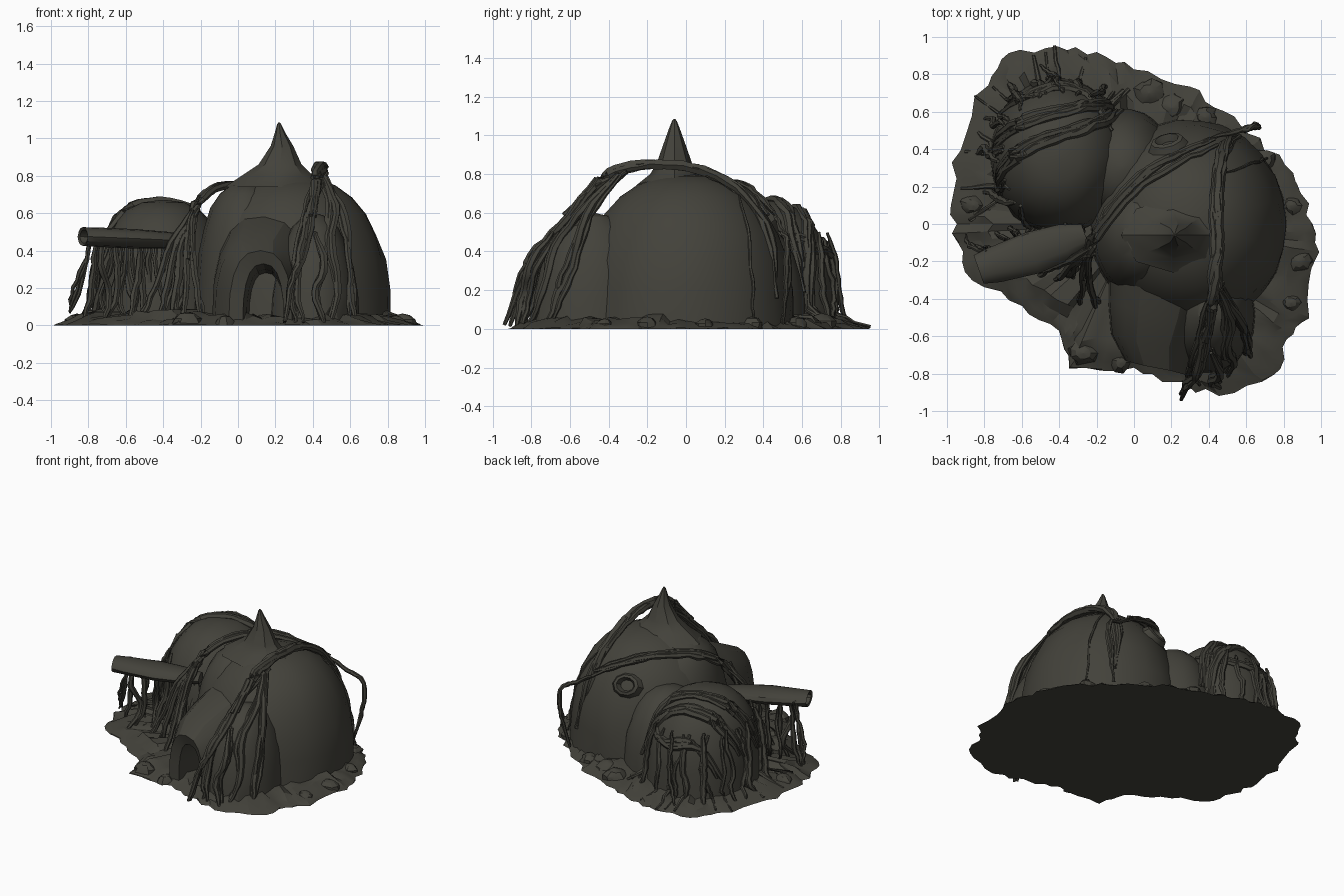
import bpy, bmesh, math, random
from mathutils import Vector
from mathutils.bvhtree import BVHTree

if "Cube" in bpy.data.objects:
    bpy.data.objects.remove(bpy.data.objects["Cube"])

random.seed(7)
R = random.uniform
mat = bpy.data.materials.new("dark_mud")
mat.diffuse_color = (0.056, 0.054, 0.043, 1)
mat.use_nodes = True
mat.node_tree.nodes["Principled BSDF"].inputs["Base Color"].default_value = mat.diffuse_color


def loft(bm, rings, closed=True, cap0=False, cap1=False):
    vs = [[bm.verts.new(p) for p in r] for r in rings]
    n = len(vs[0])
    for a, b in zip(vs, vs[1:]):
        for i in range(n if closed else n - 1):
            j = (i + 1) % n
            bm.faces.new((a[i], a[j], b[j], b[i]))
    if cap0:
        bm.faces.new(vs[0])
    if cap1:
        bm.faces.new(vs[-1])


def finish(bm, name, angle=35):
    bmesh.ops.recalc_face_normals(bm, faces=bm.faces[:])
    me = bpy.data.meshes.new(name)
    bm.to_mesh(me)
    bm.free()
    me.materials.append(mat)
    for p in me.polygons:
        p.use_smooth = True
    me.set_sharp_from_angle(angle=math.radians(angle))
    ob = bpy.data.objects.new(name, me)
    bpy.context.collection.objects.link(ob)
    return ob


def dome(name, cx, cy, rx, ry, h, n=2.3, segs=22, rows=7, jit=0.02):
    bm = bmesh.new()
    rings = []
    for k in range(rows + 1):
        t = min(k / rows, 0.985) * math.pi / 2
        r, z = math.cos(t) ** (2 / n), h * math.sin(t) ** (2 / n)
        ring = []
        for i in range(segs):
            a = 2 * math.pi * i / segs
            s = r * (1 + R(-jit, jit))
            ring.append((cx + rx * s * math.cos(a), cy + ry * s * math.sin(a), z))
        rings.append(ring)
    loft(bm, rings, cap0=True, cap1=True)
    return finish(bm, name, 25)


def spline(pts, steps=4):
    P = [Vector(p) for p in pts]
    P = [2 * P[0] - P[1]] + P + [2 * P[-1] - P[-2]]
    out = []
    for i in range(1, len(P) - 2):
        a, b, c, d = P[i - 1:i + 3]
        for k in range(steps):
            t = k / steps
            out.append(0.5 * (2 * b + (c - a) * t + (2 * a - 5 * b + 4 * c - d) * t * t
                              + (3 * b - a - 3 * c + d) * t ** 3))
    return out + [P[-2]]


# ground skirt with ragged edge
outline = [(-.42, .96), (-.2, .92), (0, .85), (.3, .74), (.48, .6), (.66, .45), (.87, .28), (.94, .05),
           (.99, -.15), (.93, -.5), (.82, -.62), (.76, -.82), (.45, -.91), (.2, -.85), (0, -.79),
           (-.34, -.76), (-.4, -.57), (-.6, -.44), (-.86, -.3), (-.95, -.1), (-1, .1), (-.95, .4),
           (-.8, .76), (-.66, .9)]
edge = []
for i, p in enumerate(outline):
    q = outline[(i + 1) % len(outline)]
    for k in range(4):
        s = R(.97, 1.025)
        x, y = (p[0] + (q[0] - p[0]) * k / 4) * s, (p[1] + (q[1] - p[1]) * k / 4) * s
        edge.append((max(-1, min(1, x)), max(-.95, min(.97, y))))
bm = bmesh.new()
rings = [[(x, y, 0) for x, y in edge]]
for s, z in ((.99, .006), (.94, .025), (.88, .045), (.8, .065), (.4, .07)):
    rings.append([(x * (s + R(-.018, .015)), y * (s + R(-.018, .015)), z * R(.5, 1.35)) for x, y in edge])
loft(bm, rings, cap0=True, cap1=True)
ground = finish(bm, "ground_skirt", 25)

# hut bodies
solids = [ground,
          dome("main_dome", .29, 0, .53, .56, .8, 2.35, 26, 8, .015),
          dome("left_shoulder", .04, -.06, .27, .34, .765, 2.5, 18, 7),
          dome("rear_dome", -.4, .36, .37, .42, .67, 2.6),
          dome("saddle", -.06, .3, .28, .32, .57),
          dome("front_bulge", .41, -.48, .24, .32, .6, 2.1, 18, 6)]

# small mud lumps round the skirt
for x, y, r in ((-.27, -.69, .08), (-.07, -.74, .06), (.88, -.2, .07), (.84, .1, .06), (.2, .62, .09),
                (.38, .57, .07), (.08, .7, .09), (.7, .34, .07), (.84, -.42, .06), (-.86, .1, .07)):
    dome("mud_lump", x, y, r, r * .9, r * .9, 2, 9, 3, .2)

# spire
bm = bmesh.new()
rings = []
for z, rx, ry, ox in ((.74, .28, .2, .21), (.8, .19, .125, .21), (.86, .115, .09, .225), (.96, .06, .055, .235),
                      (1.03, .028, .03, .225), (1.075, .011, .012, .22), (1.085, .004, .004, .22)):
    rings.append([(ox + rx * math.cos(i * math.pi / 4), -.06 + ry * math.sin(i * math.pi / 4), z)
                  for i in range(8)])
loft(bm, rings, cap1=True)
solids.append(finish(bm, "spire"))

# arched porch with recessed doorway
bm = bmesh.new()
rings = []
for y, cx, hw, h in ((-.28, .16, .3, .62), (-.48, .13, .27, .55), (-.64, .1, .225, .47), (-.77, .12, .17, .4),
                     (-.75, .135, .11, .33), (-.66, .145, .1, .3), (-.5, .15, .09, .28)):
    ring = []
    for i in range(11):
        a = math.pi * i / 10
        c = math.cos(a)
        ring.append((cx + hw * math.copysign(abs(c) ** .8, c), y - .24 * c * hw,
                     h * math.sin(a) ** .75 if 0 < i < 10 else 0))
    rings.append(ring)
loft(bm, rings, closed=False, cap1=True)
solids.append(finish(bm, "porch", 25))

# hollow log spout
bm = bmesh.new()
A, B = Vector((-.26, -.06, .45)), Vector((-.83, -.245, .475))
side = Vector((.33, -.94, 0))
rings = []
for t, w, h in ((0, .06, .035), (.2, .1, .045), (.5, .115, .052), (.85, .095, .052), (1, .08, .05),
                (.99, .062, .036), (.6, .05, .03)):
    c = A.lerp(B, t)
    rings.append([c + side * w * math.cos(i * math.pi / 6) * R(.95, 1.05)
                  + Vector((0, 0, h * math.sin(i * math.pi / 6))) for i in range(12)])
loft(bm, rings, cap0=True, cap1=True)
finish(bm, "log_spout")

# round window knot on the back of the main dome
bm = bmesh.new()
c, n = Vector((.18, .43, .56)), Vector((-.2, .8, .5)).normalized()
u = n.cross(Vector((0, 0, 1))).normalized()
v = n.cross(u)
loft(bm, [[c + (u * 1.25 * math.cos(i * math.pi / 5) + v * math.sin(i * math.pi / 5)) * r + n * d for i in range(10)]
          for r, d in ((.1, -.05), (.07, .02), (.052, .028), (.04, .0), (.03, -.03))], cap1=True)
finish(bm, "window_knot")

# combined surface used to drape the roots
V, F = [], []
for ob in solids:
    k = len(V)
    V += [v.co.copy() for v in ob.data.vertices]
    F += [[k + i for i in p.vertices] for p in ob.data.polygons]
tree = BVHTree.FromPolygons(V, F)
MAIN, REAR = Vector((.3, 0, .1)), Vector((-.4, .33, .1))


def strand(bm, pts, rad, centre=None, jit=.005, lift=.005):
    path = []
    for p in spline(pts):
        if centre is not None:
            d = (p - centre).normalized()
            hit = tree.ray_cast(p + d * .15, -d, .6)[0]
            if hit:
                p = hit + d * lift
        p = p + Vector((R(-jit, jit), R(-jit, jit), R(-jit, jit)))
        p.z = max(p.z, .012)
        path.append(p)
    rings, m = [], len(path) - 1
    for i, p in enumerate(path):
        t = (path[min(i + 1, m)] - path[max(i - 1, 0)]).normalized()
        ref = Vector((.37, .9, .2)).normalized() if abs(t.z) > .6 else Vector((0, 0, 1))
        a = t.cross(ref).normalized()
        b = t.cross(a)
        r = rad * (1 - .55 * abs(2 * i / m - 1) ** 3) * R(.85, 1.15)
        ring = [p + (a * math.cos(k * math.pi / 3) + b * math.sin(k * math.pi / 3)) * r for k in range(6)]
        rings.append([(q.x, q.y, max(q.z, .001)) for q in ring])
    loft(bm, rings, cap0=True, cap1=True)


def bundle(name, paths, count, rad, spread, centre=None):
    bm = bmesh.new()
    for pts in paths:
        for _ in range(count):
            off = Vector((R(-spread, spread), R(-spread, spread), R(-spread, spread) * .5))
            strand(bm, [Vector(p) + off + Vector((R(-.015, .015), R(-.015, .015), 0)) for p in pts],
                   rad * R(.7, 1.2), centre)
    finish(bm, name, 50)


# roots over the main dome
bundle("diagonal_root", [[(-.27, -.3, .35), (-.24, -.14, .6), (-.14, .04, .73), (.04, .24, .755), (.22, .36, .7),
                          (.42, .45, .6)]], 4, .021, .02)
bundle("loose_root_end", [[(.4, .45, .6), (.55, .5, .52), (.65, .53, .44), (.64, .52, .25), (.6, .5, .03)]],
       2, .018, .012)
bundle("crown_root", [[(.55, .46, .15), (.5, .42, .48), (.45, .3, .69), (.44, .1, .81), (.45, -.1, .845),
                       (.43, -.3, .83), (.42, -.45, .76), (.4, -.6, .58)]], 4, .024, .018)
bundle("front_root", [
    [(.44, -.3, .83), (.41, -.5, .71), (.37, -.66, .54), (.34, -.8, .38), (.29, -.87, .24), (.25, -.93, .02)],
    [(.45, -.3, .82), (.38, -.56, .62), (.33, -.72, .4), (.31, -.8, .18), (.33, -.84, .02)],
    [(.45, -.35, .8), (.5, -.5, .64), (.49, -.68, .42), (.53, -.74, .2), (.48, -.8, .02)],
    [(.46, -.35, .8), (.56, -.5, .58), (.6, -.6, .32), (.6, -.67, .15), (.62, -.7, .02)],
    [(.4, -.68, .5), (.45, -.78, .32), (.42, -.82, .18), (.45, -.85, .02)]], 3, .019, .015)
bundle("side_root", [[(.5, .3, .72), (.66, .34, .45), (.7, .38, .2), (.74, .38, .03)]], 1, .012, .03, MAIN)

# roots over the rear dome
bundle("rear_band_root", [
    [(-.78, .2, .3), (-.7, .33, .54), (-.5, .45, .66), (-.3, .52, .65), (-.13, .6, .52), (-.06, .66, .2)],
    [(-.78, .4, .3), (-.66, .52, .56), (-.45, .6, .62), (-.25, .66, .55), (-.1, .7, .3), (-.05, .75, .05)],
    [(-.72, .62, .2), (-.58, .72, .46), (-.38, .8, .45), (-.2, .74, .48), (-.1, .55, .55)]],
    4, .022, .035, REAR)
bm = bmesh.new()
for i in range(17):
    a = math.radians(62 + i * 10.5 + R(-4, 4))
    pts = []
    b = a
    for r, z in ((.88, .5), (.97, .38), (1.03, .22), (1.08, .1), (R(1.12, 1.22), .02)):
        pts.append((-.4 + .37 * r * math.cos(b), .36 + .42 * r * math.sin(b), z))
        b += R(-.12, .12)
    strand(bm, pts, R(.013, .022), REAR if i % 3 else None)
finish(bm, "rear_hanging_roots", 50)

# roots hanging under the log and down the left of the main dome
bm = bmesh.new()
for i in range(15):
    x = -.76 + .46 * i / 14
    y = -.15 + (x + .76) * .3 + R(-.04, .06)
    strand(bm, [(x, y, .46), (x + R(-.02, .02), y + R(-.02, .03), .32), (x + R(-.04, .04), y + R(-.03, .05), .16),
                (x + R(-.08, .06), y + R(-.12, .05), .02)], R(.012, .02))
for x, y in ((-.52, -.28), (-.43, -.32), (-.35, -.3), (-.28, -.42), (-.2, -.45), (-.38, -.15)):
    for _ in range(2):
        strand(bm, [(-.22 + R(-.03, .02), -.13 + R(-.04, .04), .62), (-.27 + (x + .27) * .35, -.13 + y * .25, .44),
                    (-.27 + (x + .27) * .7, y * .85, .2), (x + R(-.03, .03), y + R(-.03, .03), .02)], R(.014, .022))
for k in range(3):
    strand(bm, [(-.79, -.16 + .02 * k, .49), (-.81, -.14, .36), (-.84 - .02 * k, -.12, .2), (-.9, -.1 + .02 * k, .07)],
           .012)
finish(bm, "left_hanging_roots", 50)
